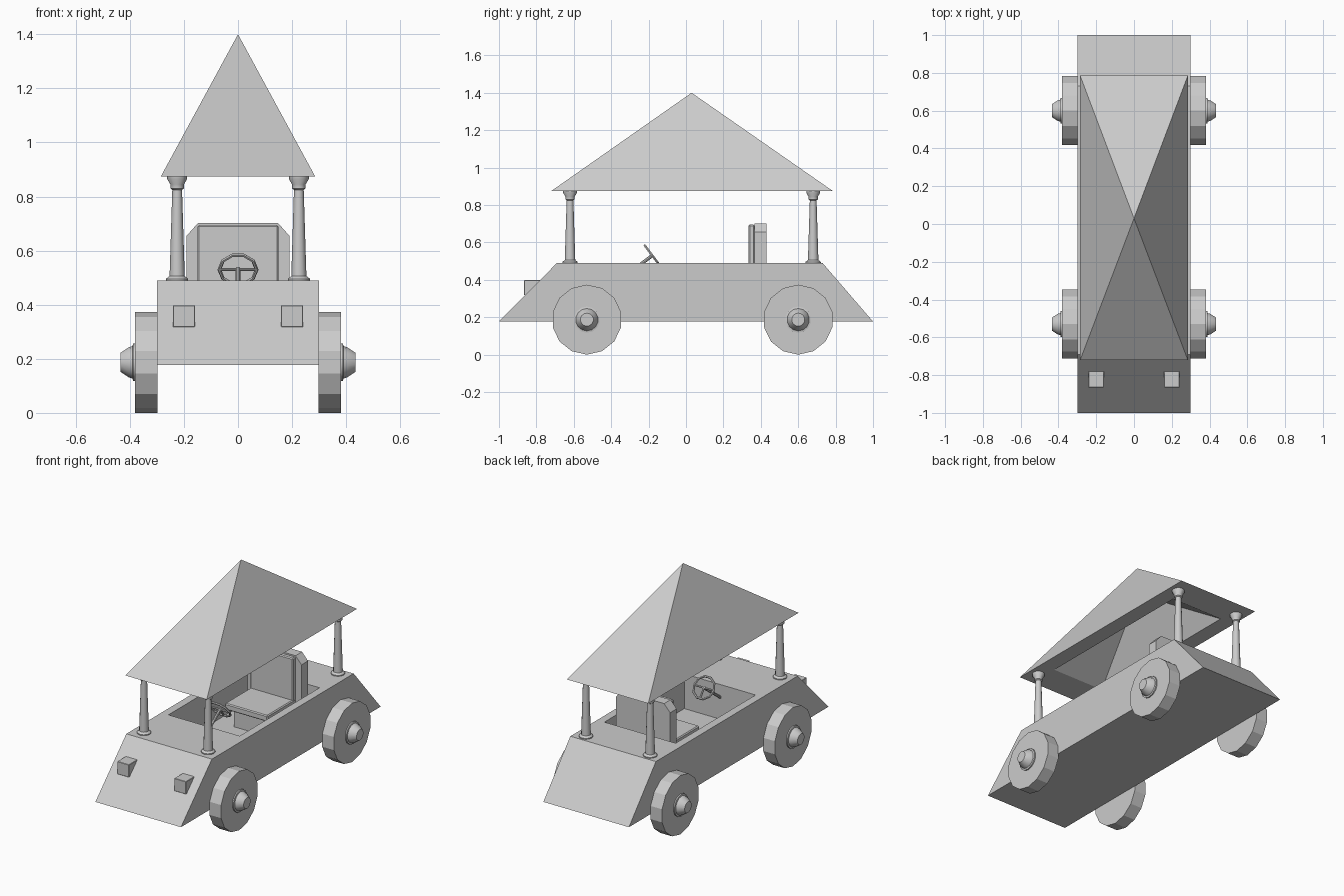
import bpy, bmesh, math
from mathutils import Vector, Matrix

if "Cube" in bpy.data.objects:
    bpy.data.objects.remove(bpy.data.objects["Cube"])


def finish(name, bm):
    bmesh.ops.recalc_face_normals(bm, faces=bm.faces)
    me = bpy.data.meshes.new(name)
    bm.to_mesh(me)
    bm.free()
    ob = bpy.data.objects.new(name, me)
    bpy.context.collection.objects.link(ob)
    return ob


def box(name, lo, hi, bevel=0.0):
    bm = bmesh.new()
    lo, hi = Vector(lo), Vector(hi)
    bmesh.ops.create_cube(bm, size=1, matrix=Matrix.Translation((lo + hi) / 2)
                          @ Matrix.Diagonal((*(hi - lo), 1)))
    if bevel:
        bmesh.ops.bevel(bm, geom=bm.edges[:], offset=bevel, segments=1, affect='EDGES')
    return finish(name, bm)


def prism(name, pts, offset):
    """Extrude a closed 3D outline along an offset."""
    bm = bmesh.new()
    face = bm.faces.new([bm.verts.new(p) for p in pts])
    new = bmesh.ops.extrude_face_region(bm, geom=[face])['geom']
    if face.is_valid and not any(len(e.link_faces) == 1 for e in face.edges):
        pass
    elif face.is_valid is False:
        bm.faces.new([v for v in bm.verts][:len(pts)])
    bmesh.ops.translate(bm, vec=offset, verts=[v for v in new if isinstance(v, bmesh.types.BMVert)])
    bmesh.ops.holes_fill(bm, edges=bm.edges[:], sides=0)
    return finish(name, bm)


def lathe(name, profile, sides, matrix):
    """Closed solid turned around local z from (radius, height) points."""
    bm = bmesh.new()
    rings = [[bm.verts.new((r * math.cos(2 * math.pi * i / sides),
                            r * math.sin(2 * math.pi * i / sides), h))
              for i in range(sides)] for r, h in profile]
    for a, b in zip(rings, rings[1:]):
        for i in range(sides):
            j = (i + 1) % sides
            bm.faces.new((a[i], a[j], b[j], b[i]))
    bm.faces.new(rings[0])
    bm.faces.new(rings[-1])
    bm.transform(matrix)
    return finish(name, bm)


def rod(name, a, b, r, sides=8):
    a, b = Vector(a), Vector(b)
    m = Matrix.Translation(a) @ (b - a).to_track_quat('Z', 'Y').to_matrix().to_4x4()
    return lathe(name, [(r, 0), (r, (b - a).length)], sides, m)


def smooth(ob):
    bpy.ops.object.select_all(action='DESELECT')
    ob.select_set(True)
    bpy.context.view_layer.objects.active = ob
    bpy.ops.object.shade_smooth_by_angle(angle=math.radians(35))


# Body with open cockpit
body = prism("body", [(-0.3, -1, 0.177), (-0.3, 1, 0.177), (-0.3, 0.73, 0.49), (-0.3, -0.69, 0.49)],
             (0.6, 0, 0))
cutter = box("cockpit_cutter", (-0.25, -0.34, 0.27), (0.25, 0.46, 0.7))
cutter.hide_render = True
cutter.hide_viewport = True
cut = body.modifiers.new("cockpit", 'BOOLEAN')
cut.object = cutter
cut.operation = 'DIFFERENCE'
cut.solver = 'EXACT'

# Seat
box("seat_base", (-0.12, 0.13, 0.27), (0.12, 0.37, 0.40))
box("seat_cushion", (-0.15, 0.08, 0.39), (0.15, 0.37, 0.43), 0.006)
box("seat_pad", (-0.15, 0.335, 0.42), (0.15, 0.367, 0.695), 0.006)
prism("seat_back", [(-0.19, 0.365, 0.27), (0.19, 0.365, 0.27), (0.19, 0.365, 0.655), (0.148, 0.365, 0.702),
                    (-0.148, 0.365, 0.702), (-0.19, 0.365, 0.655)], (0, 0.065, 0))

# Steering wheel, spokes and column
centre = Vector((0, -0.18, 0.53))
axis = Vector((0, 0.8, 0.6))
bpy.ops.mesh.primitive_torus_add(major_segments=10, minor_segments=6, major_radius=0.069, minor_radius=0.007,
                                 location=centre, rotation=axis.to_track_quat('Z', 'Y').to_euler())
bpy.context.object.name = "steering_wheel"
rod("steering_spoke_across", centre - Vector((0.068, 0, 0)), centre + Vector((0.068, 0, 0)), 0.006)
rod("steering_spoke_down", centre, centre + Vector((0, 0.6, -0.8)) * 0.068, 0.006)
rod("steering_column", centre + axis * 0.005, centre - axis * 0.21, 0.009)

# Wheels, hubs, lamps and roof posts on both sides
wheel_h = 0.187
for side, s in (("left", -1), ("right", 1)):
    turn = Matrix.Rotation(s * math.pi / 2, 4, 'Y')
    for end, wy, py in (("front", -0.53, -0.62), ("rear", 0.60, 0.68)):
        place = Matrix.Translation((0, wy, wheel_h)) @ turn
        lathe(f"{end}_{side}_wheel", [(0.187, 0.298), (0.187, 0.38)], 14, place)
        smooth(lathe(f"{end}_{side}_hub", [(0.07, 0.375), (0.07, 0.388), (0.06, 0.39),
                                           (0.055, 0.405), (0.035, 0.435)], 14, place))
        smooth(lathe(f"{end}_{side}_post",
                     [(0.041, 0.485), (0.041, 0.496), (0.028, 0.506), (0.018, 0.825), (0.025, 0.83),
                      (0.025, 0.845), (0.037, 0.865), (0.037, 0.878)],
                     12, Matrix.Translation((s * 0.225, py, 0))))
    box(f"{side}_lamp", (s * 0.2 - 0.041, -0.865, 0.318), (s * 0.2 + 0.041, -0.74, 0.398), 0.002)

# Hollow pyramid roof with a flat rim underneath
bm = bmesh.new()


def ring(x, y0, y1):
    return [bm.verts.new((px, py, 0.875)) for px, py in ((-x, y0), (x, y0), (x, y1), (-x, y1))]


outer, inner = ring(0.285, -0.72, 0.785), ring(0.185, -0.52, 0.585)
top, ceiling = bm.verts.new((0, 0.03, 1.4)), bm.verts.new((0, 0.03, 1.22))
for i in range(4):
    j = (i + 1) % 4
    bm.faces.new((outer[i], outer[j], top))
    bm.faces.new((inner[j], inner[i], ceiling))
    bm.faces.new((outer[j], outer[i], inner[i], inner[j]))
finish("roof", bm)
